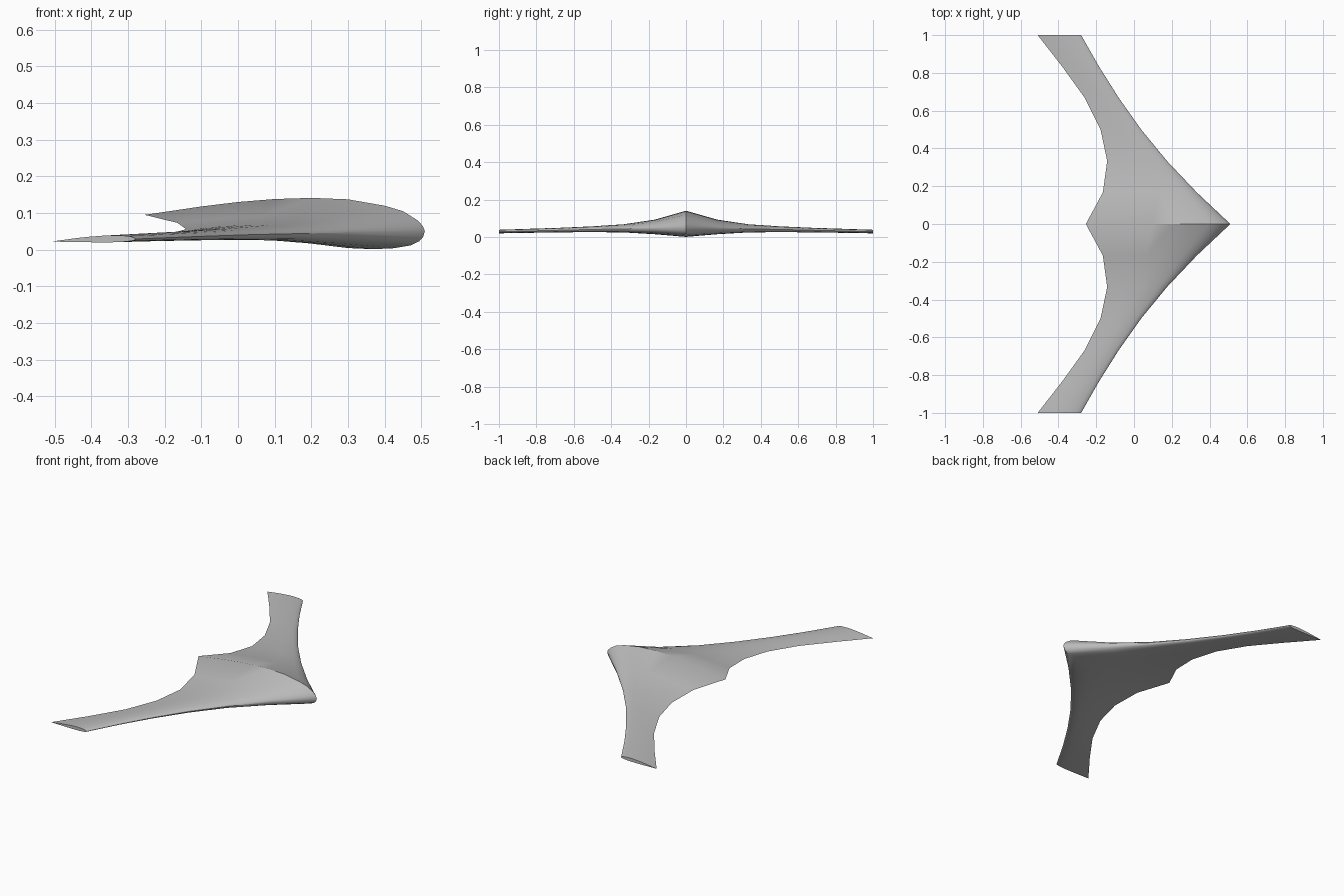
import bpy, bmesh

cube = bpy.data.objects.get("Cube")
if cube:
    bpy.data.objects.remove(cube, do_unlink=True)

# One grey skin
grey = bpy.data.materials.new("wing_grey")
grey.use_nodes = True
colour = (0.5, 0.5, 0.5, 1)
grey.diffuse_color = colour
grey.node_tree.nodes["Principled BSDF"].inputs["Base Color"].default_value = colour

# Root airfoil: chord fraction from the nose, height off the chord line
UPPER = [(.797, .032), (.667, .05), (.536, .064), (.405, .073), (.275, .075),
         (.144, .0635), (.078, .0515), (.026, .029), (.007, .014)]
LOWER = [(.007, -.017), (.02, -.028), (.052, -.041), (.11, -.051), (.183, -.057),
         (.275, -.058), (.405, -.051), (.536, -.042), (.667, -.031), (.797, -.019)]

# Half-span stations: nose x, nose z, tail x, tail z, upper scale, lower scale
STATIONS = [(.51, .05, -.255, .095, 1, 1),
            (.333, .047, -.165, .073, .49, .64),
            (.175, .044, -.142, .056, .27, .37),
            (.038, .041, -.177, .046, .2, .27),
            (-.08, .037, -.26, .037, .175, .2),
            (-.185, .033, -.38, .029, .17, .155),
            (-.28, .029, -.51, .022, .16, .12)]


def section(bm, y, station):
    """Closed airfoil ring: tail, over the top, nose, back underneath."""
    nx, nz, tx, tz, up, low = station
    ring = [(1, 0)] + [(t, h * up) for t, h in UPPER] + [(0, 0)]
    ring += [(t, h * low) for t, h in LOWER]
    return [bm.verts.new((nx + (tx - nx) * t, y, nz + (tz - nz) * t + h))
            for t, h in ring]


# Loft the flying wing from tip to tip
bm = bmesh.new()
last = len(STATIONS) - 1
rings = [section(bm, i / last, STATIONS[abs(i)]) for i in range(-last, last + 1)]
for a, b in zip(rings, rings[1:]):
    for k in range(len(a)):
        n = (k + 1) % len(a)
        bm.faces.new((a[k], a[n], b[n], b[k]))

# Flat wing tips
bm.faces.new(rings[0])
bm.faces.new(rings[-1])
bmesh.ops.recalc_face_normals(bm, faces=bm.faces)

mesh = bpy.data.meshes.new("flying_wing")
bm.to_mesh(mesh)
bm.free()
mesh.materials.append(grey)
wing = bpy.data.objects.new("flying_wing", mesh)
bpy.context.collection.objects.link(wing)

# Smooth skin, crisp ridge, trailing edge and tips
bpy.ops.object.select_all(action='DESELECT')
wing.select_set(True)
bpy.context.view_layer.objects.active = wing
bpy.ops.object.shade_smooth_by_angle(angle=0.52)
